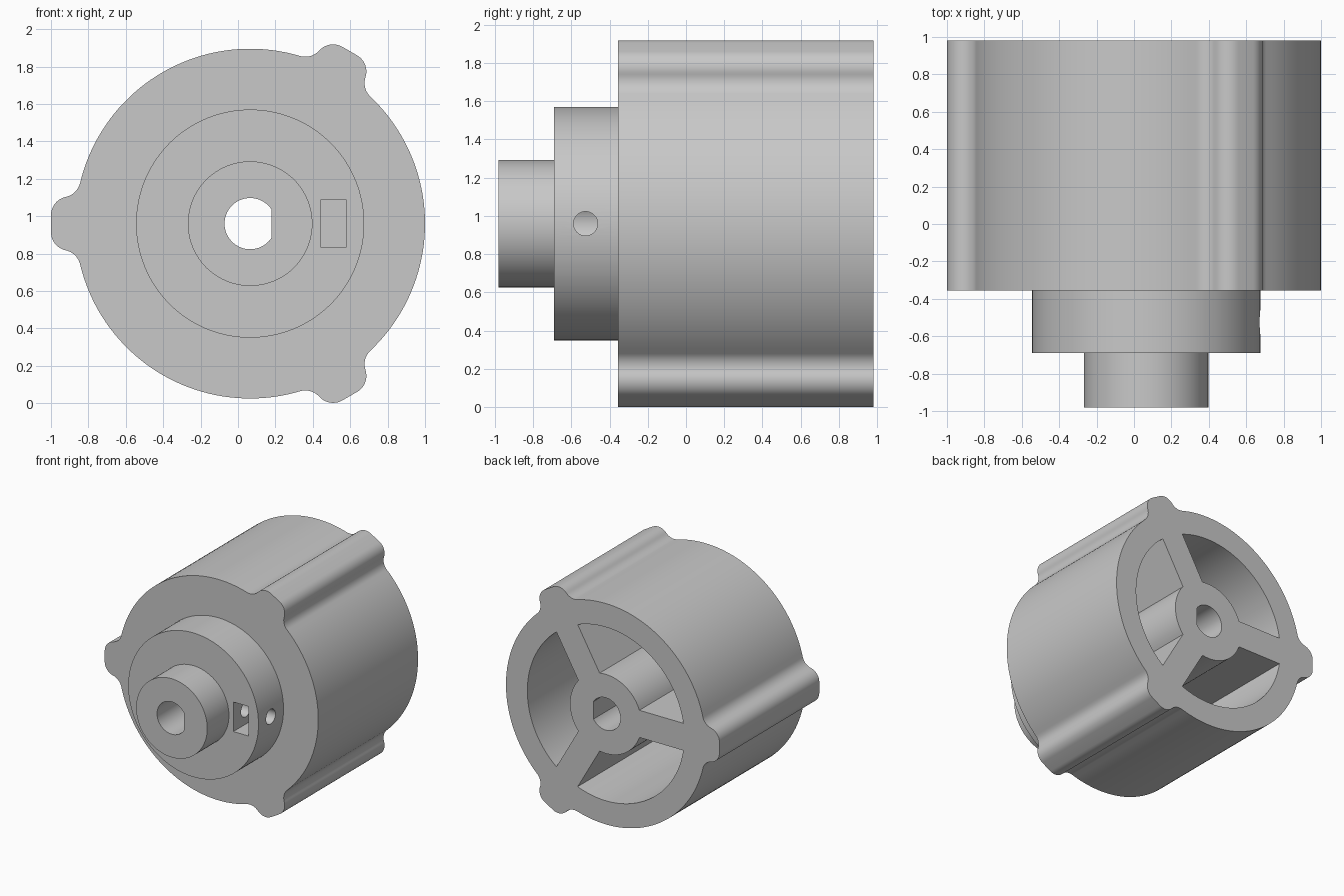
import bpy
import bmesh
from math import sin, cos, asin, atan2, pi, radians, sqrt
from mathutils import Matrix

cube = bpy.data.objects.get("Cube")
if cube:
    bpy.data.objects.remove(cube, do_unlink=True)

AXIS_X, AXIS_Z = 0.065, 0.96
BODY_R = 0.935
BODY_FRONT, BODY_BACK = -0.355, 0.98
COLLAR_FRONT, NOSE_FRONT = -0.69, -0.98
LOBE_ANGLES = [radians(a) for a in (60, 180, 300)]

grey = bpy.data.materials.new("light_grey")
grey.use_nodes = True
colour = (0.58, 0.58, 0.58, 1)
grey.diffuse_color = colour
grey.node_tree.nodes["Principled BSDF"].inputs["Base Color"].default_value = colour


def arc(r, a0, a1, n, cx=0, cz=0):
    return [(cx + r * cos(a0 + (a1 - a0) * i / n), cz + r * sin(a0 + (a1 - a0) * i / n))
            for i in range(n + 1)]


def circle(r, n=128):
    return arc(r, 0, 2 * pi, n)[:-1]


def rotate(points, a):
    return [(u * cos(a) - v * sin(a), u * sin(a) + v * cos(a)) for u, v in points]


def prism(name, outline, y0, y1):
    """Extrude an outline, given around the main axis, from y0 to y1."""
    bm = bmesh.new()
    verts = [bm.verts.new((AXIS_X + u, y0, AXIS_Z + v)) for u, v in outline]
    face = bm.faces.new(verts)
    result = bmesh.ops.extrude_face_region(bm, geom=[face])
    top = [g for g in result["geom"] if isinstance(g, bmesh.types.BMVert)]
    bmesh.ops.translate(bm, verts=top, vec=(0, y1 - y0, 0))
    bmesh.ops.recalc_face_normals(bm, faces=bm.faces)
    return to_object(name, bm)


def to_object(name, bm):
    mesh = bpy.data.meshes.new(name)
    bm.to_mesh(mesh)
    bm.free()
    mesh.materials.append(grey)
    obj = bpy.data.objects.new(name, mesh)
    bpy.context.scene.collection.objects.link(obj)
    return obj


def finish(obj, cutters):
    """Cut the holes, then smooth the curved walls."""
    bpy.ops.object.select_all(action='DESELECT')
    bpy.context.view_layer.objects.active = obj
    obj.select_set(True)
    for cutter in cutters:
        mod = obj.modifiers.new(cutter.name, 'BOOLEAN')
        mod.operation = 'DIFFERENCE'
        mod.solver = 'EXACT'
        mod.object = cutter
        bpy.ops.object.modifier_apply(modifier=mod.name)
    bpy.ops.object.shade_smooth_by_angle(angle=radians(30))


# Outline of one lobe: rounded corners blended into the body by fillets
TIP_U, TIP_V, CORNER, FILLET = 0.965, 0.045, 0.1, 0.1
dist, reach = BODY_R + FILLET, CORNER + FILLET
tip_len = sqrt(TIP_U ** 2 + TIP_V ** 2)
cos_gap = (dist ** 2 + tip_len ** 2 - reach ** 2) / (2 * dist * tip_len)
blend = atan2(TIP_V, TIP_U) + atan2(sqrt(1 - cos_gap ** 2), cos_gap)
fu, fv = dist * cos(blend), dist * sin(blend)
meet = atan2(fv - TIP_V, fu - TIP_U)
half_lobe = arc(CORNER, 0, meet, 10, TIP_U, TIP_V)
half_lobe += arc(FILLET, meet - pi, blend - pi, 10, fu, fv)[1:]
if abs(meet - pi - (blend - pi)) > pi:
    raise ValueError("lobe fillet wraps the wrong way")
lobe = [(u, -v) for u, v in reversed(half_lobe)] + half_lobe

# Complete body outline: three lobes joined by arcs
outline = []
for a in LOBE_ANGLES:
    outline += rotate(lobe, a)
    outline += arc(BODY_R, a + blend, a + 2 * pi / 3 - blend, 40)[1:-1]

body = prism("body", outline, BODY_FRONT, BODY_BACK)
collar = prism("collar", circle(0.61), COLLAR_FRONT, BODY_FRONT + 0.02)
nose = prism("nose", circle(0.333), NOSE_FRONT, COLLAR_FRONT + 0.02)

# D-shaped shaft bore through everything
BORE_R, FLAT = 0.137, 0.115
flat_angle = atan2(sqrt(BORE_R ** 2 - FLAT ** 2), FLAT)
bore = prism("bore_cutter", arc(BORE_R, flat_angle, 2 * pi - flat_angle, 56), -1.2, 1.2)

# Three deep pockets that leave a rim, a hub and spokes
RIM_R, HUB_R, SPOKE = 0.735, 0.335, 0.115
POCKET_FLOOR = -0.2
pockets = []
for a in LOBE_ANGLES:
    o, i, end = asin(SPOKE / RIM_R), asin(SPOKE / HUB_R), a + 2 * pi / 3
    shape = arc(RIM_R, a + o, end - o, 40) + arc(HUB_R, end - i, a + i, 24)
    pockets.append(prism("pocket_cutter", shape, POCKET_FLOOR, 1.2))

# Nut slot in the collar face and the cross hole for the clamping screw
slot = prism("slot_cutter", [(0.375, -0.125), (0.515, -0.125), (0.515, 0.125), (0.375, 0.125)],
             -0.8, -0.395)
bm = bmesh.new()
bmesh.ops.create_cone(bm, cap_ends=True, segments=40, radius1=0.063, radius2=0.063, depth=0.8,
                      matrix=Matrix.Translation((AXIS_X + 0.4, -0.525, AXIS_Z))
                      @ Matrix.Rotation(pi / 2, 4, 'Y'))
screw_hole = to_object("screw_hole_cutter", bm)

finish(body, [bore] + pockets)
finish(collar, [bore, slot, screw_hole])
finish(nose, [bore])

# The cutters are no longer needed
for cutter in [bore, slot, screw_hole] + pockets:
    cutter.hide_render = True
    bpy.data.objects.remove(cutter, do_unlink=True)
